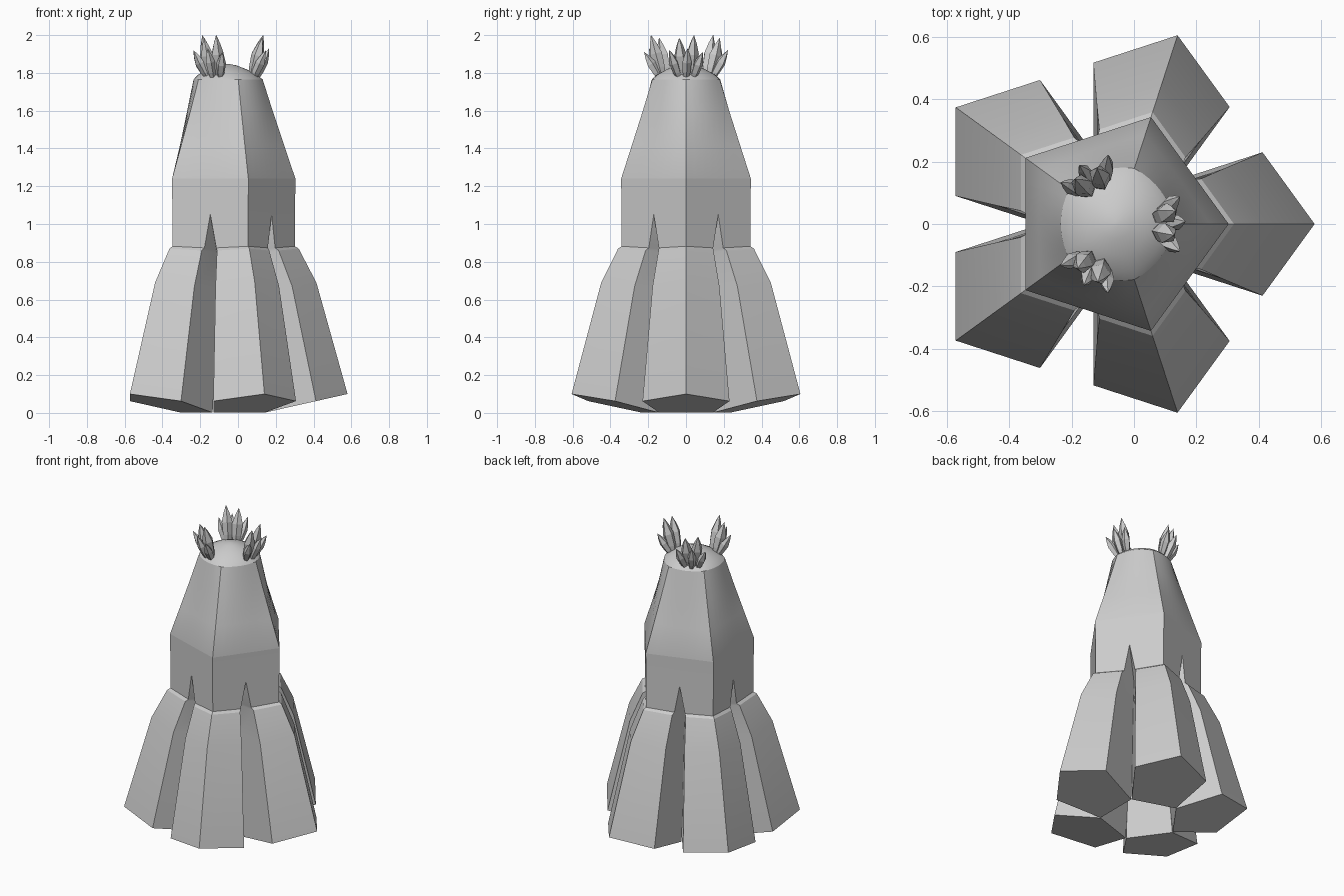
import bpy, bmesh, math
from mathutils import Vector

if "Cube" in bpy.data.objects:
    bpy.data.objects.remove(bpy.data.objects["Cube"])

CX = -0.057                      # axis of the five-fold body
grey = bpy.data.materials.new("stone_grey")
grey.diffuse_color = (0.6, 0.6, 0.6, 1)
grey.use_nodes = True
grey.node_tree.nodes["Principled BSDF"].inputs["Base Color"].default_value = grey.diffuse_color


def loft(name, rings, smooth=None):
    """Skin a list of equal-sized closed rings and cap both ends."""
    bm = bmesh.new()
    vs = [[bm.verts.new(p) for p in ring] for ring in rings]
    n = len(rings[0])
    for a, b in zip(vs, vs[1:]):
        for i in range(n):
            j = (i + 1) % n
            bm.faces.new((a[i], a[j], b[j], b[i]))
    bm.faces.new(vs[0][::-1])
    bm.faces.new(vs[-1])
    bmesh.ops.recalc_face_normals(bm, faces=bm.faces)
    mesh = bpy.data.meshes.new(name)
    bm.to_mesh(mesh)
    bm.free()
    mesh.materials.append(grey)
    obj = bpy.data.objects.new(name, mesh)
    bpy.context.collection.objects.link(obj)
    if smooth:
        bpy.context.view_layer.objects.active = obj
        obj.select_set(True)
        bpy.ops.object.shade_smooth_by_angle(angle=math.radians(smooth))
        obj.select_set(False)
    return obj


def polar(u, v, z, ang):
    """Radial / tangential coordinates around the body axis."""
    c, s = math.cos(ang), math.sin(ang)
    return Vector((CX + u * c - v * s, u * s + v * c, z))


# Legs: pentagonal tubes with the ridge outward
# (ridge height, ridge radius, pentagon radius, downward tilt)
LEG = [(0.10, 0.637, 0.242, 0.225),
       (0.69, 0.472, 0.186, 0.15),
       (0.87, 0.378, 0.153, 0.10),
       (0.882, 0.358, 0.151, 0.08),
       (1.06, 0.359, 0.181, 0.0),
       (1.24, 0.361, 0.181, 0.0)]
for k in range(5):
    ang = math.radians(72 * k)
    rings = []
    for z, r, p, tilt in LEG:
        ring = []
        for i in range(5):
            t = math.radians(72 * i)
            u = r - p + p * math.cos(t)
            ring.append(polar(u, p * math.sin(t), z - tilt * (r - u), ang))
        rings.append(ring)
    loft(f"leg_{k + 1}", rings, 25)

# Upper body: pentagon that rounds off into a dome
# (height, corner radius, roundness)
BODY = [(1.20, 0.360, 0.0), (1.24, 0.361, 0.0), (1.42, 0.302, 0.12),
        (1.60, 0.245, 0.40), (1.765, 0.195, 0.75), (1.79, 0.165, 0.9),
        (1.82, 0.105, 1.0), (1.84, 0.05, 1.0), (1.847, 0.01, 1.0)]
rings = []
for z, r, rnd in BODY:
    ring = []
    for i in range(40):
        t = 2 * math.pi * i / 40
        off = (t + math.radians(36)) % math.radians(72) - math.radians(36)
        flat = math.cos(math.radians(36)) / math.cos(math.radians(36) - abs(off))
        ring.append(polar(r * (flat * (1 - rnd) + 0.95 * rnd), 0, z, t))
    rings.append(ring)
loft("body", rings, 30)


# Tufts: three clusters of faceted blades on the crown
def blade(name, base, tip, width):
    axis = (tip - base).normalized()
    side = axis.cross(Vector((0.3, 0.2, 1))).normalized()
    up = axis.cross(side)
    rings = []
    for t, w in ((0, 0.4), (0.3, 0.85), (0.6, 1.0), (0.82, 0.55), (1, 0.02)):
        c = base.lerp(tip, t)
        rings.append([c + width * w * (side * math.cos(a) + up * math.sin(a))
                      for a in (2 * math.pi * i / 5 for i in range(5))])
    loft(name, rings)


# (base radius, base offset, tip radius, tip offset, tip height, width)
BLADES = [(0.125, 0.022, 0.190, 0.042, 2.00, 0.034),
          (0.125, -0.022, 0.185, -0.036, 1.985, 0.034),
          (0.130, 0.030, 0.205, 0.088, 1.91, 0.026),
          (0.130, -0.030, 0.205, -0.088, 1.92, 0.026),
          (0.145, 0.0, 0.222, 0.008, 1.93, 0.026)]
for k in range(3):
    ang = math.radians(120 * k)
    for i, (u0, v0, u1, v1, z1, w) in enumerate(BLADES):
        blade(f"tuft_{k + 1}_blade_{i + 1}", polar(u0, v0, 1.755, ang),
              polar(u1, v1, z1, ang), w)
